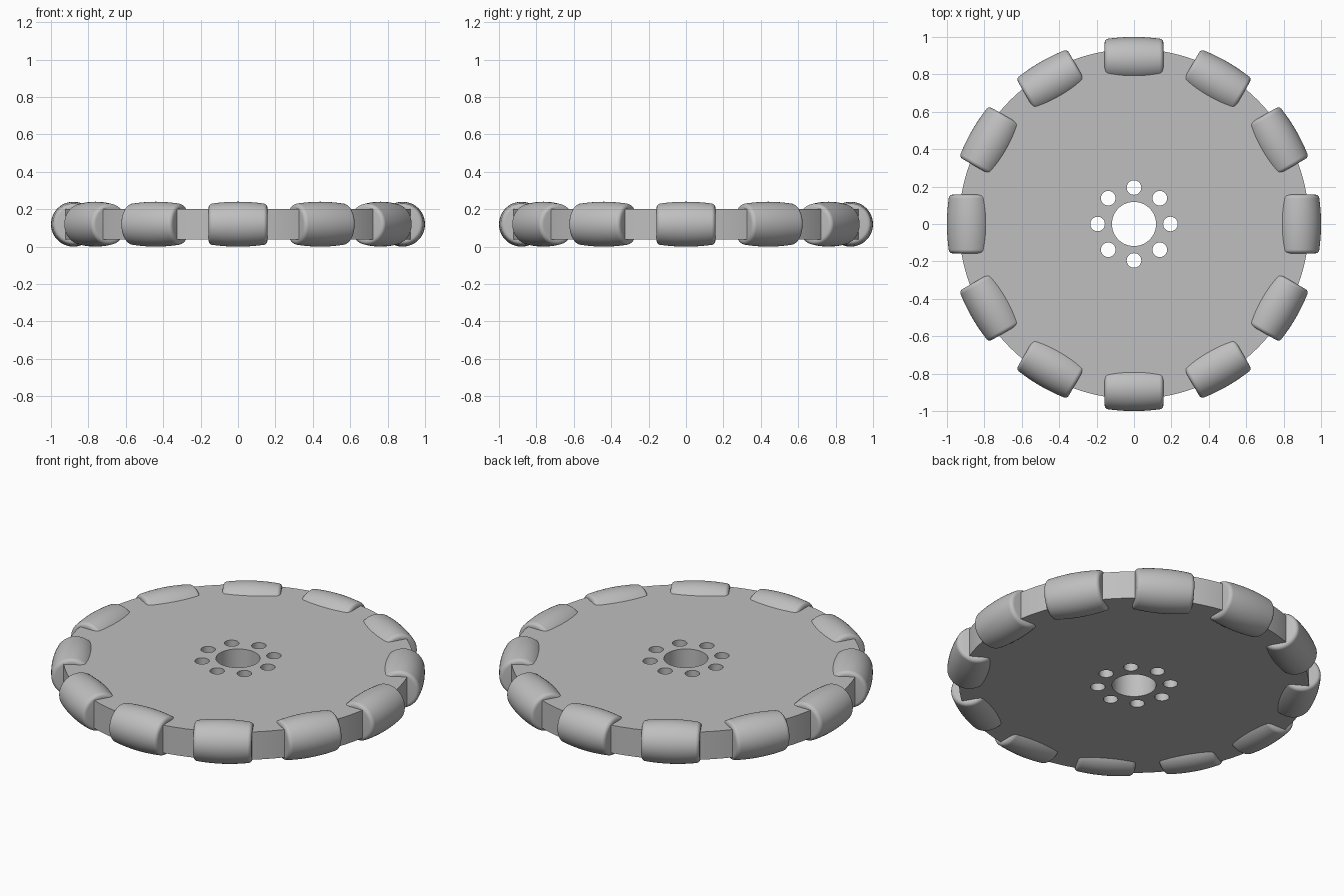
import bpy, bmesh, math
from mathutils import Matrix

if "Cube" in bpy.data.objects:
    bpy.data.objects.remove(bpy.data.objects["Cube"])

R_ROLL, R_CENTRE, HALF_LEN = 0.12, 0.88, 0.157
DISC_R, DISC_HALF, MID_Z = 0.936, 0.082, 0.12

grey = bpy.data.materials.new("mid grey")
grey.diffuse_color = (0.52, 0.52, 0.52, 1)
grey.use_nodes = True
grey.node_tree.nodes["Principled BSDF"].inputs["Base Color"].default_value = grey.diffuse_color


def smooth(obj, angle=40):
    bpy.ops.object.select_all(action='DESELECT')
    obj.select_set(True)
    bpy.context.view_layer.objects.active = obj
    bpy.ops.object.shade_smooth_by_angle(angle=math.radians(angle))


def add_circle(curve, cx, cy, radius, n):
    s = curve.splines.new('POLY')
    s.points.add(n - 1)
    for i, p in enumerate(s.points):
        a = 2 * math.pi * i / n
        p.co = (cx + radius * math.cos(a), cy + radius * math.sin(a), 0, 1)
    s.use_cyclic_u = True


# Hub disc: filled outline with centre bore and a ring of bolt holes
outline = bpy.data.curves.new("hub_disc", 'CURVE')
outline.dimensions = '2D'
outline.fill_mode = 'BOTH'
outline.extrude = DISC_HALF
add_circle(outline, 0, 0, DISC_R, 144)
add_circle(outline, 0, 0, 0.118, 64)
for k in range(8):
    a = k * math.pi / 4
    add_circle(outline, 0.195 * math.cos(a), 0.195 * math.sin(a), 0.039, 32)
disc = bpy.data.objects.new("hub_disc", outline)
bpy.context.collection.objects.link(disc)
disc.location.z = MID_Z
bpy.context.view_layer.objects.active = disc
disc.select_set(True)
bpy.ops.object.convert(target='MESH')
disc = bpy.context.view_layer.objects.active
disc.name = "hub_disc"
bm = bmesh.new()
bm.from_mesh(disc.data)
bmesh.ops.remove_doubles(bm, verts=bm.verts, dist=1e-5)
bmesh.ops.recalc_face_normals(bm, faces=bm.faces)
bm.to_mesh(disc.data)
bm.free()
disc.data.materials.clear()
disc.data.materials.append(grey)
smooth(disc)

# Barrel roller profile: crown follows the wheel rim, ends are rounded over
FILLET = 0.022
x_f = HALF_LEN - FILLET
crown = lambda x: math.sqrt(1 - x * x) - R_CENTRE
half = [(x_f * i / 7, crown(x_f * i / 7)) for i in range(8)]
for i in range(1, 7):
    a = math.radians(15 * i)
    half.append((x_f + FILLET * math.sin(a), crown(x_f) - FILLET * (1 - math.cos(a))))
half.append((HALF_LEN, 0))
profile = [(-x, r) for x, r in reversed(half[1:])] + half

bm = bmesh.new()
vs = [bm.verts.new((x, 0, r)) for x, r in profile]
es = [bm.edges.new(pair) for pair in zip(vs, vs[1:])]
bmesh.ops.spin(bm, geom=vs + es, cent=(0, 0, 0), axis=(1, 0, 0),
               angle=2 * math.pi, steps=48, use_merge=True)
bmesh.ops.remove_doubles(bm, verts=bm.verts, dist=1e-5)
bmesh.ops.recalc_face_normals(bm, faces=bm.faces)
roller_mesh = bpy.data.meshes.new("roller")
bm.to_mesh(roller_mesh)
bm.free()
roller_mesh.materials.append(grey)

# Twelve rollers around the rim, axes tangent to it
for k in range(12):
    roller = bpy.data.objects.new(f"roller_{k + 1}", roller_mesh)
    bpy.context.collection.objects.link(roller)
    roller.matrix_world = (Matrix.Translation((0, 0, MID_Z))
                           @ Matrix.Rotation(k * math.pi / 6, 4, 'Z')
                           @ Matrix.Translation((0, R_CENTRE, 0)))
    if k == 0:
        smooth(roller)
